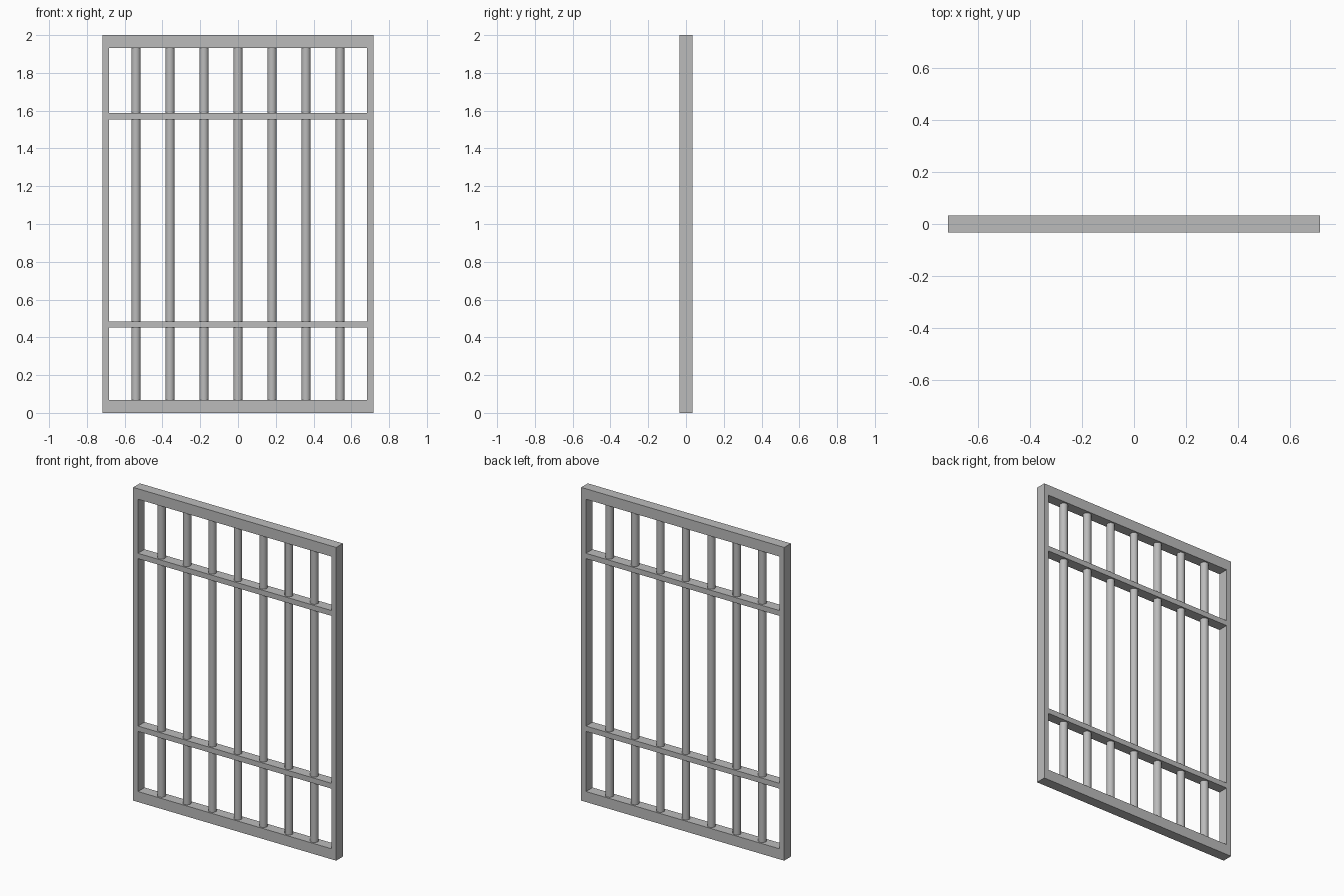
import bpy

if "Cube" in bpy.data.objects:
    bpy.data.objects.remove(bpy.data.objects["Cube"])

W, H, D = 0.717, 2.0, 0.067      # half width, height, depth
RAIL, POST, BAR = 0.067, 0.034, 0.034

steel = bpy.data.materials.new("grey steel")
steel.diffuse_color = (0.5, 0.5, 0.5, 1)
steel.use_nodes = True
steel.node_tree.nodes["Principled BSDF"].inputs["Base Color"].default_value = steel.diffuse_color


def box(name, x0, x1, z0, z1):
    bpy.ops.mesh.primitive_cube_add(size=1, location=((x0 + x1) / 2, 0, (z0 + z1) / 2))
    ob = bpy.context.object
    ob.name = name
    ob.scale = (x1 - x0, D, z1 - z0)
    bpy.ops.object.transform_apply(location=False, rotation=False, scale=True)
    ob.data.materials.append(steel)


# outer frame: full-width rails with posts between them
box("bottom_rail", -W, W, 0, RAIL)
box("top_rail", -W, W, H - RAIL, H)
box("left_post", -W, -W + POST, RAIL, H - RAIL)
box("right_post", W - POST, W, RAIL, H - RAIL)

# crossbars
cross = (0.468, 1.571)
for name, z in zip(("lower_crossbar", "upper_crossbar"), cross):
    box(name, -W + POST, W - POST, z - BAR / 2, z + BAR / 2)

# round upright bars
for i in range(7):
    bpy.ops.mesh.primitive_cylinder_add(
        vertices=24, radius=0.0245, depth=H - 2 * RAIL,
        end_fill_type='NOTHING', location=((i - 3) * 0.18, 0, H / 2))
    ob = bpy.context.object
    ob.name = f"upright_bar_{i + 1}"
    ob.data.materials.append(steel)
    bpy.ops.object.shade_smooth_by_angle()
